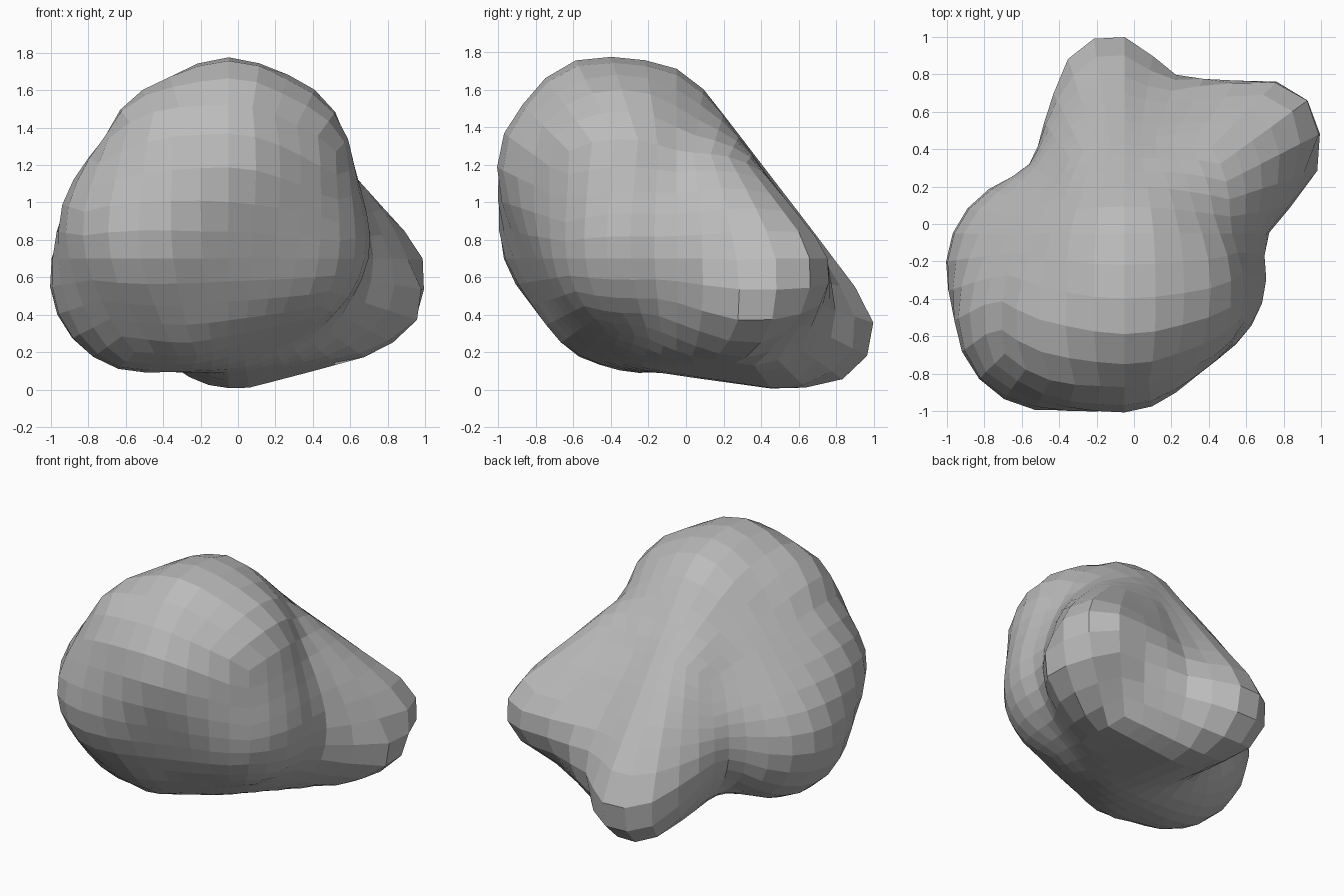
import bpy, bmesh, math
from mathutils import Vector, Matrix
from mathutils.bvhtree import BVHTree

cube = bpy.data.objects.get("Cube")
if cube:
    bpy.data.objects.remove(cube, do_unlink=True)

# Rounded masses of the boulder: centre and radius
MASS = {
    "left_flank": ((-0.5, -0.24, 0.6), 0.51),
    "front_low": ((-0.45, -0.49, 0.85), 0.51),
    "front_foot": ((-0.3, -0.35, 0.58), 0.46),
    "front_high": ((-0.08, -0.52, 1.18), 0.49),
    "left_crown": ((-0.27, -0.51, 1.2), 0.47),
    "brow": ((-0.05, -0.45, 1.33), 0.45),
    "crown": ((-0.05, -0.25, 1.3), 0.46),
    "right_shoulder": ((0.1, -0.35, 1.2), 0.51),
    "right_flank": ((0.2, -0.27, 0.8), 0.51),
    "belly": ((-0.05, -0.1, 0.55), 0.46),
    "spine": ((-0.16, 0, 0.78), 0.46),
    "back_slope": ((0, -0.15, 1.15), 0.46),
    "side_high": ((0.72, 0.49, 0.62), 0.28),
    "side_low": ((0.76, 0.36, 0.48), 0.24),
    "side_chin": ((0.64, 0.3, 0.37), 0.2),
    "side_root": ((0.45, 0.48, 0.6), 0.29),
    "back_tip": ((-0.12, 0.71, 0.32), 0.3),
    "back_root": ((0, 0.5, 0.31), 0.31),
}
BODY = ["left_flank", "front_low", "front_foot", "front_high", "left_crown",
        "brow", "crown", "right_shoulder", "right_flank", "belly", "spine"]
SIDE_LOBE = ["side_high", "side_low", "side_chin", "side_root",
             "belly", "back_slope"]
BACK_LOBE = ["back_tip", "back_root", "belly", "spine", "crown"]
SADDLE = ["side_root", "side_chin", "back_root", "belly", "crown"]
CORE = Vector((-0.05, -0.05, 0.7))


def hull_tree(names):
    """Convex skin stretched over the named masses."""
    skin = bmesh.new()
    for name in names:
        centre, radius = MASS[name]
        bmesh.ops.create_icosphere(skin, subdivisions=4, radius=radius,
                                   matrix=Matrix.Translation(centre))
    bmesh.ops.delete(skin, geom=skin.edges[:], context='EDGES_FACES')
    result = bmesh.ops.convex_hull(skin, input=skin.verts[:])
    inside = [g for g in result["geom_interior"]
              if isinstance(g, bmesh.types.BMVert)]
    bmesh.ops.delete(skin, geom=inside, context='VERTS')
    tree = BVHTree.FromBMesh(skin)
    skin.free()
    return tree


def reach(tree, direction):
    """Distance from the core to the far side of a skin."""
    hit = tree.ray_cast(CORE + direction * 4, -direction)
    return (hit[0] - CORE).length if hit[0] else 0


# Even grid of flat facets pushed out to the skins
trees = [hull_tree(n) for n in (BODY, SIDE_LOBE, BACK_LOBE, SADDLE)]
bm = bmesh.new()
bmesh.ops.create_cube(bm, size=2)
bmesh.ops.subdivide_edges(bm, edges=bm.edges[:], cuts=9, use_grid_fill=True)
for v in bm.verts:
    d = Vector([math.tan(c * math.pi / 4) for c in v.co]).normalized()
    v.co = CORE + d * max(reach(t, d) for t in trees)

# Fill the creases where lobes meet the body, leaving convex areas alone
for _ in range(2):
    targets = []
    for v in bm.verts:
        near = [e.other_vert(v).co for e in v.link_edges]
        step = sum(near, Vector()) / len(near) - v.co
        if step.dot(v.co - CORE) > 0:
            targets.append((v, v.co + step * 0.5))
    for v, co in targets:
        v.co = co
bmesh.ops.recalc_face_normals(bm, faces=bm.faces[:])

mesh = bpy.data.meshes.new("boulder")
bm.to_mesh(mesh)
bm.free()
boulder = bpy.data.objects.new("boulder", mesh)
bpy.context.collection.objects.link(boulder)

# Stone colour
stone = bpy.data.materials.new("stone_grey")
stone.use_nodes = True
grey = (0.5, 0.5, 0.5, 1)
stone.diffuse_color = grey
shader = next(n for n in stone.node_tree.nodes if n.type == 'BSDF_PRINCIPLED')
shader.inputs["Base Color"].default_value = grey
mesh.materials.append(stone)
